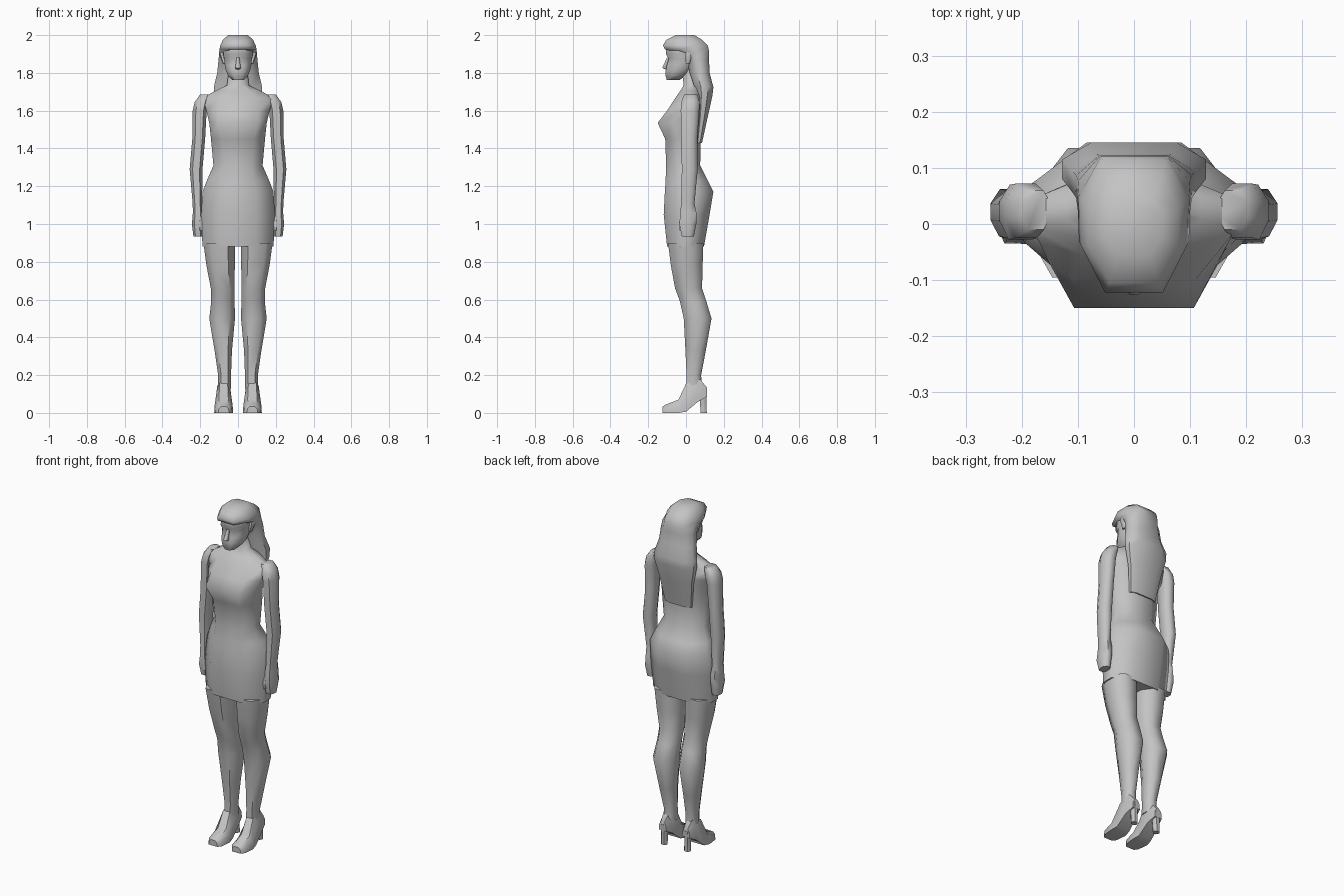
import bpy, bmesh

grey = bpy.data.materials.new("plain grey")
grey.diffuse_color = (0.55, 0.55, 0.55, 1)


def loft(name, rings, mirror=False, angle=60):
    """Skin equal-sized rings of points into a capped, smooth-shaded object."""
    bm = bmesh.new()
    rows = [[bm.verts.new(p) for p in ring] for ring in rings]
    n = len(rows[0])
    for a, b in zip(rows, rows[1:]):
        for i in range(n):
            j = (i + 1) % n
            bm.faces.new((a[i], a[j], b[j], b[i]))
    bm.faces.new(rows[0][::-1])
    bm.faces.new(rows[-1])
    bmesh.ops.recalc_face_normals(bm, faces=bm.faces[:])
    mesh = bpy.data.meshes.new(name)
    bm.to_mesh(mesh)
    bm.free()
    mesh.materials.append(grey)
    ob = bpy.data.objects.new(name, mesh)
    bpy.context.collection.objects.link(ob)
    bpy.ops.object.select_all(action='DESELECT')
    ob.select_set(True)
    bpy.context.view_layer.objects.active = ob
    bpy.ops.object.shade_smooth_by_angle(angle=angle * 0.0174533)
    if mirror:
        ob.modifiers.new("mirror", 'MIRROR').use_mirror_merge = False
    return ob


def octagon(z, cx, hw, yf, yb, front=0.55, back=0.5):
    """Horizontal eight-sided section from front yf to back yb."""
    d = yb - yf
    s1, s2 = yf + 0.35 * d, yf + 0.7 * d
    return [(cx + x, y, z) for x, y in (
        (-hw * front, yf), (hw * front, yf), (hw, s1), (hw, s2),
        (hw * back, yb), (-hw * back, yb), (-hw, s2), (-hw, s1))]


# Dress, shoulders and neck: z, half width, front y, back y, front flatness
torso = [(0.88, 0.188, -0.10, 0.095, 0.5), (1.05, 0.195, -0.118, 0.125, 0.5),
         (1.17, 0.188, -0.112, 0.145, 0.5), (1.23, 0.165, -0.108, 0.115, 0.5),
         (1.31, 0.13, -0.105, 0.075, 0.55), (1.45, 0.143, -0.11, 0.078, 0.6),
         (1.535, 0.152, -0.15, 0.085, 0.7), (1.60, 0.168, -0.10, 0.09, 0.65),
         (1.67, 0.185, -0.055, 0.085, 0.5), (1.705, 0.12, -0.03, 0.08, 0.5),
         (1.735, 0.058, -0.012, 0.075, 0.5), (1.83, 0.048, -0.025, 0.07, 0.5)]
loft("torso_and_dress", [octagon(z, 0, w, f, b, k, 0.45) for z, w, f, b, k in torso])

# Arms with hands: z, centre x, half width, front y, back y
arm = [(0.935, 0.212, 0.024, -0.022, 0.042), (1.00, 0.215, 0.029, -0.035, 0.055),
       (1.06, 0.212, 0.027, -0.03, 0.055), (1.11, 0.215, 0.025, -0.026, 0.045),
       (1.29, 0.222, 0.034, -0.022, 0.062), (1.45, 0.208, 0.034, -0.025, 0.06),
       (1.60, 0.203, 0.037, -0.028, 0.07), (1.645, 0.193, 0.036, -0.025, 0.072),
       (1.685, 0.175, 0.026, -0.01, 0.06)]
loft("arms", [octagon(*s) for s in arm], True)

# Thumbs
thumb = [(0.965, 0.196, 0.009, -0.034, -0.012), (1.01, 0.194, 0.012, -0.036, -0.005),
         (1.05, 0.204, 0.01, -0.028, 0.0)]
loft("thumbs", [octagon(*s) for s in thumb], True)

# Legs, bending back at the calf
leg = [(0.13, 0.071, 0.034, 0.0, 0.085), (0.20, 0.071, 0.034, 0.003, 0.08),
       (0.33, 0.078, 0.046, -0.003, 0.105), (0.50, 0.084, 0.068, -0.012, 0.135),
       (0.59, 0.08, 0.062, -0.032, 0.108), (0.66, 0.081, 0.063, -0.058, 0.085),
       (0.78, 0.092, 0.075, -0.08, 0.088), (0.90, 0.1, 0.083, -0.095, 0.092)]
loft("legs", [octagon(*s) for s in leg], True)

# Shoe uppers: y, sole z, top z, half width
shoe = [(-0.125, 0.0, 0.033, 0.028), (-0.105, 0.0, 0.045, 0.043),
        (-0.04, 0.0, 0.07, 0.05), (0.0, 0.006, 0.155, 0.042),
        (0.065, 0.06, 0.19, 0.036), (0.11, 0.085, 0.135, 0.024)]
loft("shoes", [[(0.076 - w, y, lo), (0.076 + w, y, lo),
                (0.076 + w * 0.95, y, lo + (hi - lo) * 0.6), (0.076 + w * 0.5, y, hi),
                (0.076 - w * 0.5, y, hi), (0.076 - w * 0.95, y, lo + (hi - lo) * 0.6)]
               for y, lo, hi, w in shoe], True, 45)

# Shoe heels
heel = [(0.0, 0.076, 0.018, 0.077, 0.11), (0.06, 0.076, 0.018, 0.074, 0.108),
        (0.12, 0.076, 0.025, 0.055, 0.112)]
loft("heels", [octagon(*s) for s in heel], True, 45)

# Head and face
head = [(1.762, 0.03, -0.102, -0.035), (1.785, 0.052, -0.108, 0.0),
        (1.81, 0.064, -0.108, 0.03), (1.84, 0.07, -0.102, 0.05),
        (1.875, 0.074, -0.092, 0.06), (1.90, 0.078, -0.106, 0.06),
        (1.95, 0.076, -0.105, 0.06), (1.985, 0.05, -0.07, 0.04)]
loft("head", [octagon(z, 0, w, f, b, 0.5) for z, w, f, b in head])

# Nose
nose = [(1.818, 0.009, -0.108, -0.09), (1.826, 0.015, -0.126, -0.09),
        (1.882, 0.007, -0.101, -0.085)]
loft("nose", [octagon(z, 0, w, f, b) for z, w, f, b in nose])

# Ears
ear = [(1.85, 0.074, 0.008, -0.002, 0.02), (1.90, 0.086, 0.012, -0.005, 0.035),
       (1.92, 0.082, 0.01, 0.0, 0.03)]
loft("ears", [octagon(*s) for s in ear], True)

# Hair: long fall down the back, widening at the shoulders, with a fringe on top
hair = [(1.43, 0.085, 0.05, 0.085), (1.58, 0.105, 0.055, 0.118),
        (1.68, 0.128, 0.05, 0.14), (1.725, 0.128, 0.045, 0.145),
        (1.80, 0.11, 0.02, 0.125), (1.87, 0.103, 0.005, 0.122),
        (1.905, 0.1, -0.03, 0.122), (1.925, 0.098, -0.112, 0.12),
        (1.945, 0.094, -0.122, 0.115), (1.975, 0.08, -0.105, 0.085),
        (2.0, 0.052, -0.055, 0.045)]
loft("hair", [octagon(z, 0, w, f, b, 0.55, 0.6) for z, w, f, b in hair])
